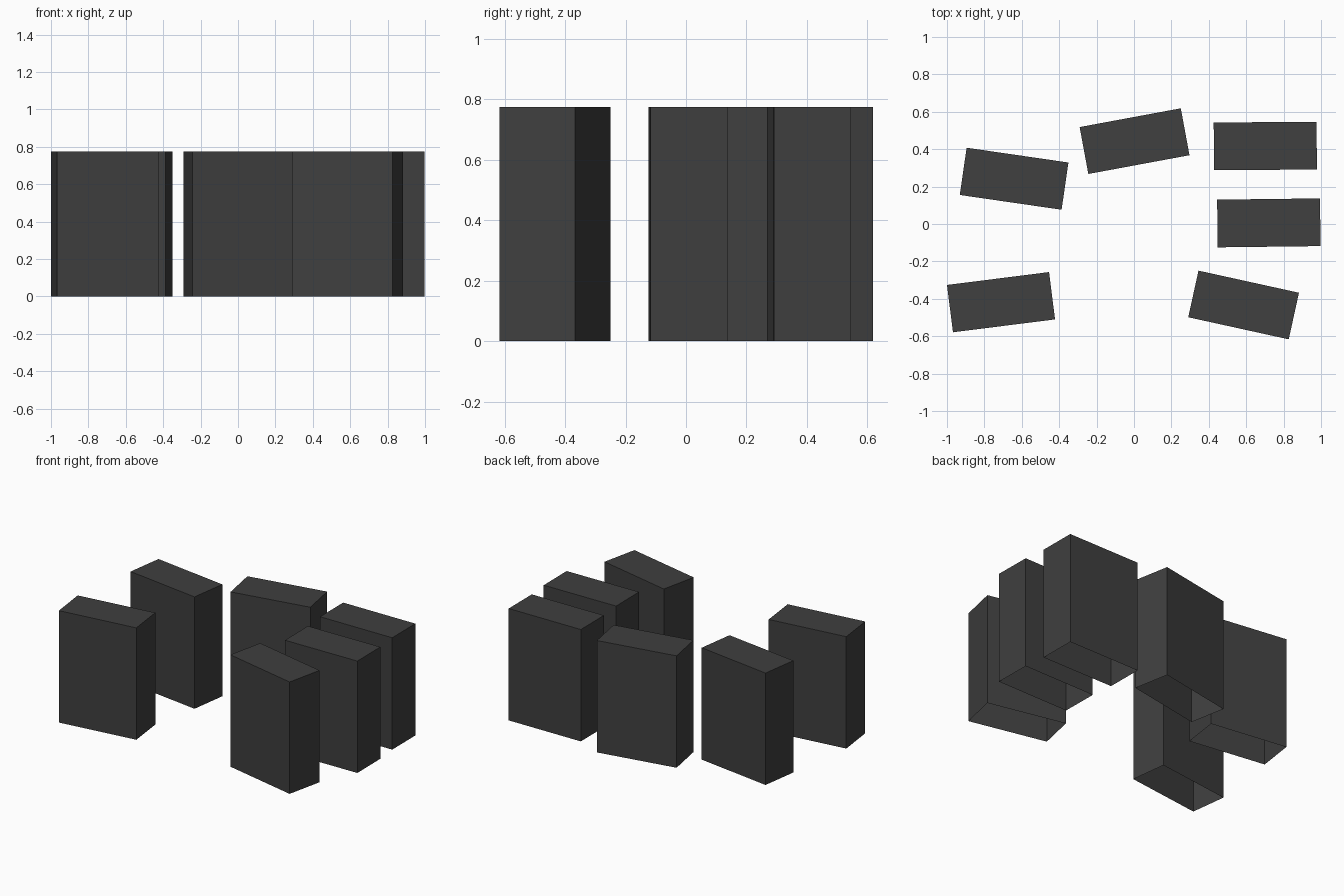
import bpy, bmesh
from math import radians
from mathutils import Matrix

if "Cube" in bpy.data.objects:
    bpy.data.objects.remove(bpy.data.objects["Cube"])

LENGTH, DEPTH, HEIGHT = 0.55, 0.255, 0.775

dark = bpy.data.materials.new("charcoal")
dark.diffuse_color = (0.05, 0.05, 0.05, 1)
dark.use_nodes = True
dark.node_tree.nodes["Principled BSDF"].inputs["Base Color"].default_value = dark.diffuse_color


def block(name, x, y, angle):
    """Upright slab, hollow and open underneath."""
    bm = bmesh.new()
    bmesh.ops.create_cube(bm, size=1, matrix=Matrix.Translation((0, 0, HEIGHT / 2))
                          @ Matrix.Diagonal((LENGTH, DEPTH, HEIGHT, 1)))
    bm.normal_update()
    bottom = [f for f in bm.faces if f.normal.z < -0.5]
    bmesh.ops.delete(bm, geom=bottom, context='FACES_ONLY')
    mesh = bpy.data.meshes.new(name)
    bm.to_mesh(mesh)
    bm.free()
    mesh.materials.append(dark)
    ob = bpy.data.objects.new(name, mesh)
    ob.location = (x, y, 0)
    ob.rotation_euler.z = radians(angle)
    bpy.context.collection.objects.link(ob)


# Ring of six loosely placed blocks: name, centre x, centre y, turn in degrees
for args in [
    ("block_left_back", -0.641, 0.242, -8.25),
    ("block_middle_back", 0.003, 0.443, 10.5),
    ("block_right_back", 0.702, 0.417, 0.4),
    ("block_right_middle", 0.721, 0.006, 0.7),
    ("block_right_front", 0.586, -0.433, -12.4),
    ("block_left_front", -0.711, -0.418, 7.2),
]:
    block(*args)
